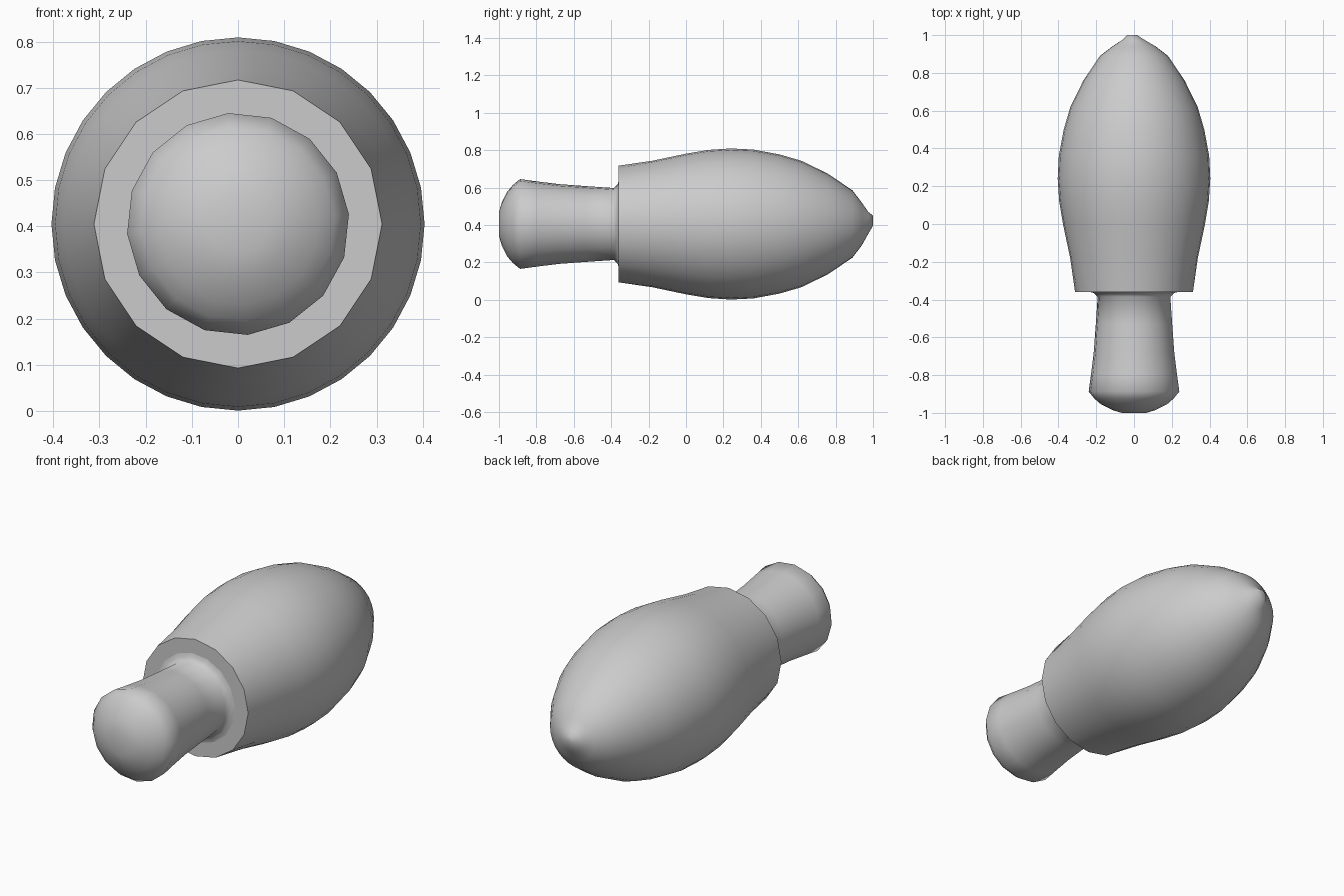
import bpy, bmesh, math

if "Cube" in bpy.data.objects:
    bpy.data.objects.remove(bpy.data.objects["Cube"])

AXIS_Z = 0.405


def lathe(name, profile, sides, phase=0.0, coarse_until=-9.0, cap_start=True, cap_end=True):
    """Revolve (y, radius, x shift, z shift) rings around the long axis."""
    bm = bmesh.new()
    rings = []
    for y, r, dx, dz in profile:
        ring = []
        for i in range(sides):
            a = 2 * math.pi * i / sides + phase
            # rings in the coarse zone have half as many visible sides
            k = math.cos(2 * math.pi / sides) if (y < coarse_until and i % 2) else 1.0
            ring.append(bm.verts.new((dx + r * k * math.cos(a), y,
                                      AXIS_Z + dz + r * k * math.sin(a))))
        rings.append(ring)
    for a, b in zip(rings, rings[1:]):
        for i in range(sides):
            j = (i + 1) % sides
            bm.faces.new((a[i], a[j], b[j], b[i]))
    if cap_start:
        bm.faces.new(rings[0])
    if cap_end:
        bm.faces.new(rings[-1])
    bmesh.ops.recalc_face_normals(bm, faces=bm.faces)
    mesh = bpy.data.meshes.new(name)
    bm.to_mesh(mesh)
    bm.free()
    ob = bpy.data.objects.new(name, mesh)
    bpy.context.collection.objects.link(ob)
    bpy.ops.object.select_all(action='DESELECT')
    ob.select_set(True)
    bpy.context.view_layer.objects.active = ob
    bpy.ops.object.shade_smooth_by_angle(angle=math.radians(60))
    return ob


# Egg-shaped bulb with a flat shoulder and small off-centre tip
bulb = [(-0.36, 0.20, 0, 0), (-0.36, 0.312, 0, 0), (-0.18, 0.338, 0, 0),
        (0.0, 0.376, 0, 0), (0.12, 0.396, 0, 0), (0.24, 0.404, 0, 0),
        (0.36, 0.398, 0, 0), (0.50, 0.372, 0, 0), (0.62, 0.337, 0, 0),
        (0.76, 0.268, 0, 0), (0.89, 0.180, 0, 0), (0.94, 0.115, 0, 0),
        (0.975, 0.058, -0.003, 0.006), (1.0, 0.027, -0.01, 0.018)]
lathe("bulb", bulb, 32, coarse_until=-0.3, cap_start=False)

# Waisted stem with a rounded end and a small flare into the shoulder
stem = [(-1.0, 0.065, 0, 0), (-0.985, 0.115, 0, 0), (-0.955, 0.175, 0, 0),
        (-0.925, 0.210, 0, 0), (-0.887, 0.241, 0, 0), (-0.80, 0.229, 0, 0),
        (-0.68, 0.214, 0, 0), (-0.53, 0.203, 0, 0), (-0.385, 0.193, 0, 0),
        (-0.365, 0.215, 0, 0), (-0.36, 0.235, 0, 0)]
lathe("stem", stem, 16, phase=math.radians(5), cap_end=False)
